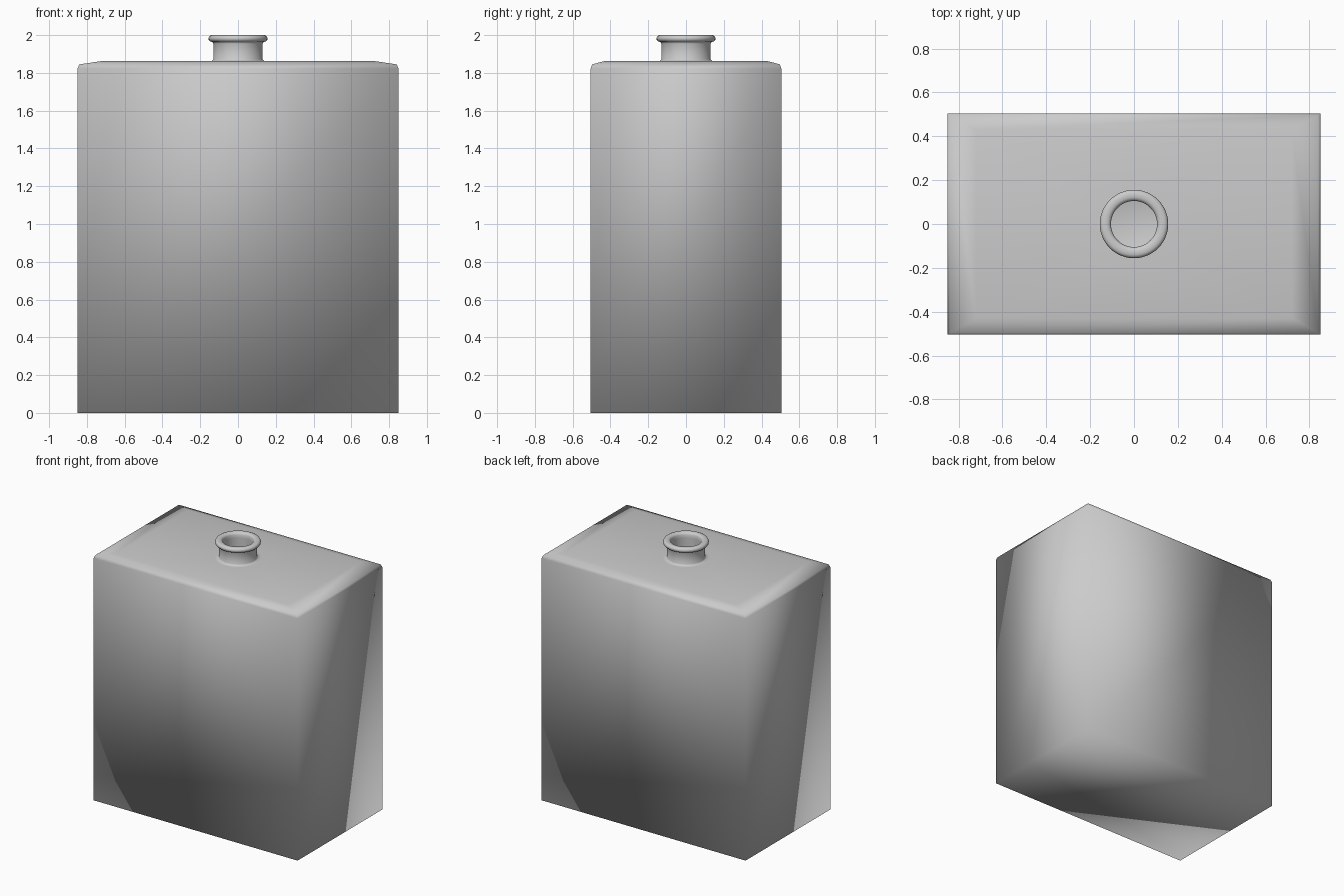
import bpy, bmesh, math

if "Cube" in bpy.data.objects:
    bpy.data.objects.remove(bpy.data.objects["Cube"])

SEG = 48
bm = bmesh.new()


def bridge(a, b):
    # quads between two equal closed rings
    n = len(a)
    for i in range(n):
        j = (i + 1) % n
        bm.faces.new((a[i], a[j], b[j], b[i]))


def rect(x, y, z):
    return [bm.verts.new((sx * x, sy * y, z))
            for sx, sy in ((-1, -1), (1, -1), (1, 1), (-1, 1))]


def circle(r, z):
    return [bm.verts.new((r * math.cos(2 * math.pi * i / SEG),
                          r * math.sin(2 * math.pi * i / SEG), z))
            for i in range(SEG)]


def ring_edges(ring):
    return [bm.edges.get((ring[i], ring[(i + 1) % len(ring)]))
            for i in range(len(ring))]


# Rectangular body with softened shoulder
body = [rect(*p) for p in ((0.85, 0.505, 0), (0.85, 0.505, 1.822),
                           (0.84, 0.497, 1.845), (0.72, 0.43, 1.863))]
for a, b in zip(body, body[1:]):
    bridge(a, b)
bm.faces.new(body[0][::-1])

# Open neck with rolled lip, revolved from a profile
profile = [(0.16, 1.863), (0.137, 1.864), (0.131, 1.872), (0.131, 1.955),
           (0.134, 1.963), (0.148, 1.967), (0.155, 1.975), (0.156, 1.985),
           (0.151, 1.995), (0.141, 2.0), (0.121, 2.0), (0.111, 1.995),
           (0.105, 1.985), (0.105, 1.96), (0.105, 1.85)]
neck = [circle(r, z) for r, z in profile]
for a, b in zip(neck, neck[1:]):
    bridge(a, b)

# Flat top surface around the neck
bmesh.ops.triangle_fill(bm, use_beauty=True, use_dissolve=False,
                        edges=ring_edges(body[-1]) + ring_edges(neck[0]))
bmesh.ops.recalc_face_normals(bm, faces=bm.faces)
for f in bm.faces:
    f.smooth = True

mesh = bpy.data.meshes.new("bottle")
bm.to_mesh(mesh)
bm.free()
bottle = bpy.data.objects.new("bottle", mesh)
bpy.context.collection.objects.link(bottle)
